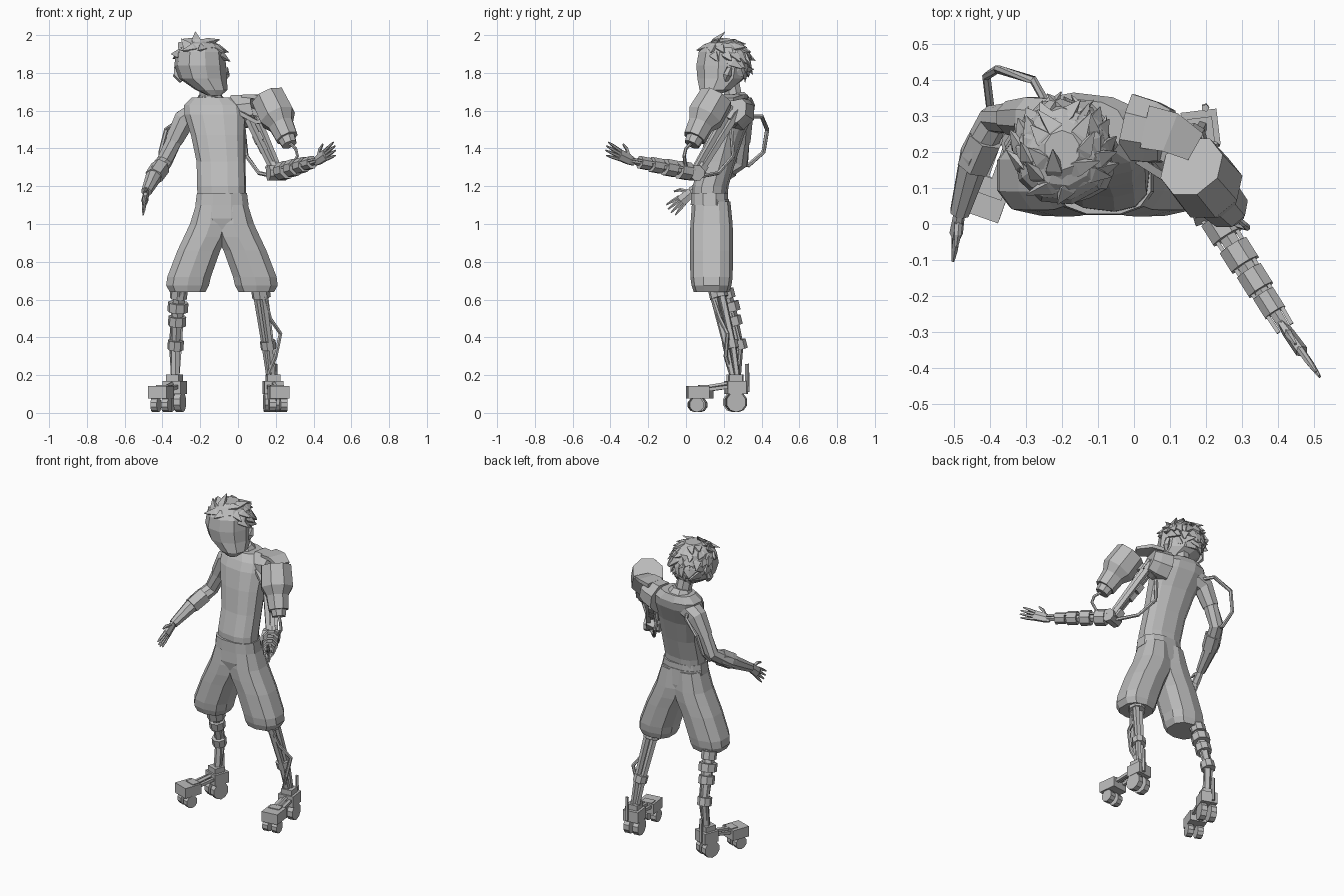
import bpy, bmesh, random
from math import sin, cos, pi, copysign
from mathutils import Vector, Matrix

if "Cube" in bpy.data.objects:
    bpy.data.objects.remove(bpy.data.objects["Cube"])

grey = bpy.data.materials.new("plain grey")
grey.use_nodes = True
grey.diffuse_color = (0.5, 0.5, 0.5, 1)
grey.node_tree.nodes["Principled BSDF"].inputs["Base Color"].default_value = (0.5, 0.5, 0.5, 1)
V = Vector


def finish(name, bm):
    bmesh.ops.recalc_face_normals(bm, faces=bm.faces)
    mesh = bpy.data.meshes.new(name)
    bm.to_mesh(mesh)
    bm.free()
    mesh.materials.append(grey)
    obj = bpy.data.objects.new(name, mesh)
    bpy.context.collection.objects.link(obj)
    return obj


def skin(name, rings):
    """Bridge equal rings of points and cap both ends."""
    bm = bmesh.new()
    loops = [[bm.verts.new(p) for p in ring] for ring in rings]
    n = len(loops[0])
    for a, b in zip(loops, loops[1:]):
        for i in range(n):
            j = (i + 1) % n
            bm.faces.new((a[i], a[j], b[j], b[i]))
    bm.faces.new(loops[0])
    bm.faces.new(loops[-1])
    return finish(name, bm)


def loft(name, rows, sides=12, square=0.8, turn=0.0):
    """Stack level rings given as (x, y, z, x radius, y radius)."""
    rings = []
    for x, y, z, rx, ry in rows:
        ring = []
        for i in range(sides):
            a = 2 * pi * (i + 0.5) / sides
            c, s = cos(a), sin(a)
            p = V((rx * copysign(abs(c) ** square, c), ry * copysign(abs(s) ** square, s), 0))
            ring.append(Matrix.Rotation(turn, 3, "Z") @ p + V((x, y, z)))
        rings.append(ring)
    return skin(name, rings)


def tube(name, pts, radii, sides=6, flat=1.0, across=(0, 0, 1)):
    """Sweep a polygon along a path; flat scales it along the across axis."""
    pts = [V(p) for p in pts]
    if not isinstance(radii, (list, tuple)):
        radii = [radii] * len(pts)
    rings = []
    for i, p in enumerate(pts):
        t = (pts[min(i + 1, len(pts) - 1)] - pts[max(i - 1, 0)]).normalized()
        u = t.cross(V(across)).normalized()
        w = u.cross(t)
        angles = [2 * pi * (k + 0.5) / sides for k in range(sides)]
        rings.append([p + radii[i] * (u * cos(a) + w * flat * sin(a)) for a in angles])
    return skin(name, rings)


def box(name, centre, size, matrix=Matrix()):
    bm = bmesh.new()
    bmesh.ops.create_cube(bm, size=1, matrix=matrix @ Matrix.Translation(centre) @ Matrix.Diagonal((*size, 1)))
    return finish(name, bm)


def collars(name, a, b, spots, sides, length):
    """Thick sleeves threaded on a straight limb; spots are (fraction, radius)."""
    a, b = V(a), V(b)
    step = (b - a).normalized() * length / 2
    for f, r in spots:
        c = a.lerp(b, f)
        tube(name, (c - step, c + step), r, sides)


def hand(name, wrist, direction, spread, size):
    wrist, d, s = V(wrist), V(direction).normalized(), V(spread).normalized()
    palm = wrist + d * size * 0.5
    tube(name + "_palm", (wrist - d * 0.02, wrist + d * 0.015, palm), (0.022, 0.03, 0.034), 6, 0.55,
         d.cross(s))
    for k in (-1.5, -0.5, 0.5, 1.5):
        root = palm - d * 0.008 + s * k * 0.015
        reach = size * (0.62 - 0.06 * abs(k))
        tip = root + d * reach + s * k * 0.009
        tube(name + "_finger", (root, root.lerp(tip, 0.55), tip), (0.01, 0.009, 0.004), 5, 1, d.cross(s))
    root = wrist + d * 0.02 + s * 0.018
    tube(name + "_thumb", (root, root + d * 0.02 + s * 0.03, root + d * 0.05 + s * 0.045),
         (0.012, 0.01, 0.005), 5, 1, d.cross(s))


# Shirt, neck and collar
loft("shirt", [(-.085, .125, 1.12, .13, .09), (-.087, .13, 1.2, .13, .093), (-.09, .168, 1.33, .13, .092),
               (-.105, .205, 1.47, .145, .1), (-.12, .245, 1.58, .165, .11), (-.125, .262, 1.63, .162, .1),
               (-.135, .27, 1.67, .11, .075)], turn=-0.12)
tube("neck", ((-.15, .26, 1.62), (-.165, .235, 1.76)), (.05, .048), 8, 1, (0, 1, 0))
tube("collar", ((-.148, .262, 1.655), (-.15, .255, 1.685)), (.08, .06), 8, 1, (0, 1, 0))

# Shorts
loft("waistband", [(-.085, .125, 1.1, .145, .103), (-.085, .125, 1.165, .136, .1)])
loft("shorts_hips", [(-.085, .13, 1.13, .14, .1), (-.085, .13, 1.03, .15, .107), (-.085, .135, .93, .06, .09)])
for name, s in (("right", -1), ("left", 1)):
    rows = [(.052, 1.12, .083, .1), (.062, 1.0, .112, .112), (.087, .93, .12, .114), (.122, .86, .118, .114),
            (.174, .72, .12, .112), (.182, .675, .118, .106), (.182, .64, .098, .094)]
    loft(name + "_shorts_leg", [(-.085 + s * d, .135, z, rx, ry) for d, z, rx, ry in rows], 10)

# Head, ears and layered hair
loft("head", [(-.125, .125, 1.68, .035, .035), (-.14, .155, 1.71, .085, .085), (-.185, .185, 1.77, .126, .127),
              (-.2, .19, 1.84, .137, .138), (-.2, .195, 1.91, .128, .13), (-.2, .2, 1.955, .09, .095),
              (-.2, .205, 1.98, .035, .035)], 10, 0.95, 0.2)
for s in (-1, 1):
    tube("ear", ((-.19 + s * .11, .21, 1.755), (-.195 + s * .13, .22, 1.79), (-.195 + s * .13, .23, 1.83)),
         (.012, .022, .014), 5)
random.seed(4)
crown = V((-.2, .2, 1.86))
loft("hair_cap", [(-.2, .25, 1.77, .08, .07), (-.2, .23, 1.82, .118, .1), (-.2, .222, 1.88, .128, .115),
                  (-.2, .205, 1.935, .112, .118), (-.2, .205, 1.98, .05, .055)], 10, 1)
for level, count, low, high in ((-.35, 6, .15, .85), (.0, 9, .02, .98), (.35, 11, -.2, 1.2),
                                (.7, 11, -.5, 1.5), (1.1, 7, -.5, 1.5)):
    for k in range(count):
        a = pi * (low + (high - low) * (k + random.uniform(.2, .8)) / count)
        d = V((cos(a) * cos(level), sin(a) * cos(level), sin(level)))
        root = crown + V((d.x * .107, d.y * .11, d.z * .1))
        sweep = V((random.uniform(-.4, .4), .4, random.uniform(-.8, 0)))
        sweep = (sweep - d * sweep.dot(d)).normalized()
        tip = root + d * .04 + sweep * random.uniform(.05, .08)
        tube("hair_spike", (root - sweep * .035, root + d * .018 + sweep * .01, tip), (.022, .032, .002),
             4, .6, d)

# Natural right arm with short sleeve and glove
elbow, wrist = (-.39, .29, 1.33), (-.485, .03, 1.17)
tube("right_sleeve", ((-.22, .285, 1.585), (-.285, .295, 1.55), (-.34, .295, 1.44)), (.068, .062, .05), 8, 1, (0, 1, 0))
tube("right_arm", ((-.29, .295, 1.54), (-.335, .295, 1.45), elbow, (-.44, .19, 1.265), wrist),
     (.045, .045, .043, .046, .028), 8, 1, (1, 0, 0))
tube("right_cuff", ((-.41, .24, 1.3), (-.445, .16, 1.25)), (.052, .05), 6)
hand("right_hand", wrist, (-.12, -.75, -.65), (0, -.65, .75), .15)
tube("right_arm_loop", ((-.24, .33, 1.57), (-.28, .4, 1.57), (-.38, .43, 1.5), (-.41, .41, 1.38),
                        (-.4, .33, 1.31), (-.39, .29, 1.32)), .012, 6, 1, (1, 0, .3))

# Mechanical left arm, with a short socket and a flat guard reaching to the pod
tube("left_shoulder_socket", ((-.02, .27, 1.59), (.05, .255, 1.6), (.09, .245, 1.61)), (.1, .092, .08), 8)
tube("left_shoulder_guard", ((.03, .27, 1.672), (.1, .255, 1.675), (.17, .215, 1.66)), (.085, .08, .06), 4, .2)
shoulder, elbow, wrist = V((.045, .26, 1.6)), V((.2, .06, 1.27)), V((.42, -.29, 1.335))
for dx, dy in ((-.02, -.03), (.025, .03), (.03, -.02)):
    shift = V((dx, dy, .02))
    tube("left_upper_strut", (shoulder + shift, elbow + shift * .6), (.022, .018), 4)
collars("left_upper_block", shoulder, elbow, ((.12, .055), (.45, .034), (.6, .03), (.93, .04)), 6, .05)
tube("left_elbow", (elbow + V((-.04, -.03, 0)), elbow + V((.05, .0, 0))), .042, 8)
tube("left_forearm_core", (elbow, elbow.lerp(wrist, .5), wrist), (.028, .026, .016), 6)
collars("left_forearm_block", elbow, wrist, ((.2, .05), (.42, .047), (.62, .042), (.8, .035)), 8, .062)
for s in (-1, 1):
    side = V((.03 * s, .02 * s, .012))
    tube("left_forearm_rod", (elbow + side, wrist + side * .6), .008, 4)
hand("left_hand", wrist, (.1, -.14, .07), (-.15, .15, 1), .17)
tube("left_arm_hose", ((.03, .24, 1.5), (.045, .25, 1.36), (.11, .17, 1.27), (.2, .07, 1.25)), .011, 6, 1, (1, 0, 0))

# Shoulder pod with its mount and hose
tube("shoulder_pod", ((.16, .16, 1.668), (.21, .1, 1.565), (.228, .078, 1.525), (.26, .044, 1.455)),
     (.095, .1, .07, .062), 8, 1, (0, 1, 0))
tube("pod_nozzle", ((.255, .05, 1.46), (.272, .03, 1.42)), (.05, .042), 8, 1, (0, 1, 0))
tube("pod_mount_bar", ((0, .24, 1.62), (.17, .14, 1.57)), .024, 4)
tube("pod_mount_bar", ((-.01, .19, 1.6), (.1, .12, 1.54), (.17, .1, 1.55)), .015, 4)
tube("pod_hose", ((.27, .03, 1.43), (.305, 0, 1.4), (.315, -.01, 1.36), (.28, 0, 1.3), (.23, .03, 1.27)),
     .009, 6, 1, (0, 1, 0))

# Segmented right leg, its shin bowed backwards
knee, shin, ankle = V((-.318, .23, .56)), V((-.33, .28, .36)), V((-.332, .265, .17))
tube("right_leg_core", ((-.3, .18, .7), knee, shin, ankle), (.04, .034, .024, .024), 6, 1, (0, 1, 0))
collars("right_leg_block", knee, shin, ((-.35, .046), (.0, .055), (.37, .048), (1, .043)), 8, .05)
for s in (-1, 1):
    side = V((s * .026, .01, 0))
    tube("right_leg_rod", (knee + side, shin + side, ankle + side * .5), .009, 5, 1, (0, 1, 0))

# Strutted left leg with hose
knee, mid, ankle = V((.115, .16, .68)), V((.16, .235, .36)), V((.18, .265, .17))
for dx, dy in ((-.022, 0), (.02, .018), (.01, -.028)):
    shift = V((dx, dy, 0))
    tube("left_leg_strut", (knee + shift, mid + shift * .8, ankle + shift * .5), (.022, .018, .016), 5, 1, (0, 1, 0))
collars("left_leg_block", knee, mid, ((.15, .05), (1, .042)), 8, .045)
tube("left_leg_hose", ((.14, .14, .62), (.17, .18, .5), (.225, .22, .42), (.2, .21, .3), (.16, .24, .2)),
     .011, 6, 1, (0, 1, 0))

# Roller skates, each with a heel truck, a toe truck and linking bars
for name, heel, angle in (("right", (-.335, .265, 0), -.34), ("left", (.185, .265, 0), .12)):
    m = Matrix.Translation(heel) @ Matrix.Rotation(angle, 4, "Z")
    out = -1 if name == "right" else 1
    box(name + "_heel_block", (0, 0, .135), (.1, .1, .07), m)
    box(name + "_ankle_block", (0, -.005, .18), (.07, .07, .045), m)
    box(name + "_toe_block", (out * .005, -.205, .11), (.105, .115, .065), m)
    box(name + "_toe_cap", (0, -.175, .125), (.07, .05, .045), m)
    for s in (-1, 1):
        tube(name + "_skate_bar", (m @ V((s * .028, -.03, .14)), m @ V((s * .028, -.18, .12))), .013, 4)
        for part, y, r in (("heel", -.005, .053), ("toe", -.215, .039)):
            tube(name + "_" + part + "_wheel", (m @ V((s * .012, y, r + .004)), m @ V((s * .048, y, r + .004))), r, 10)
    tube(name + "_skate_middle_bar", (m @ V((0, -.03, .155)), m @ V((0, -.18, .13))), .013, 5)
    tube(name + "_heel_rod", (m @ V((out * .02, .058, .11)), m @ V((out * .02, .055, .26))), .011, 5, 1, (0, 1, 0))
